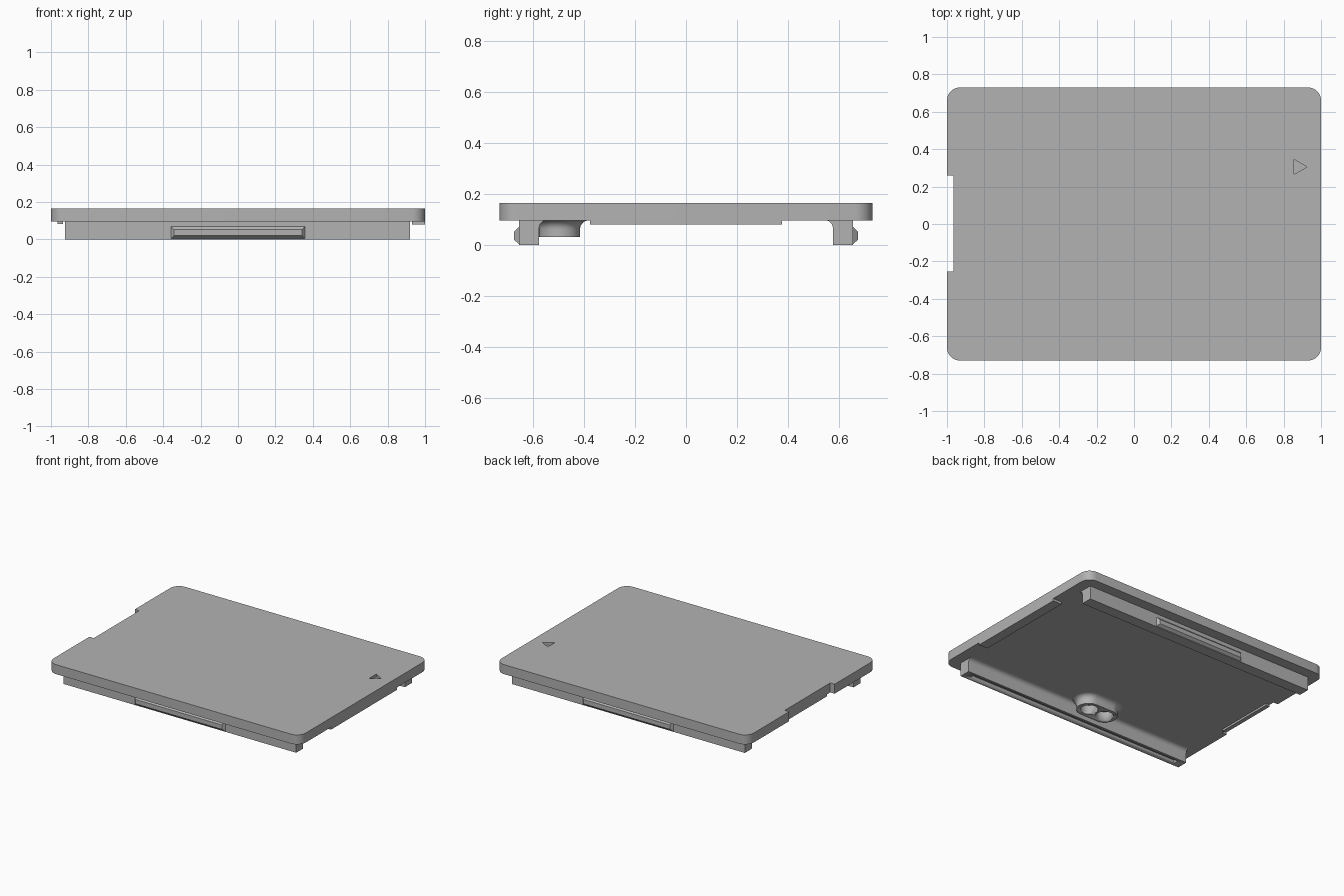
import bpy, bmesh
from math import sin, cos, pi, radians
from mathutils import Vector

cube = bpy.data.objects.get("Cube")
if cube:
    bpy.data.objects.remove(cube)

grey = bpy.data.materials.new("plain grey")
grey.use_nodes = True
colour = (0.45, 0.45, 0.45, 1)
grey.diffuse_color = colour
grey.node_tree.nodes["Principled BSDF"].inputs["Base Color"].default_value = colour


def loft(name, rings, smooth=True):
    """Skin a stack of matching closed rings and cap both ends."""
    bm = bmesh.new()
    loops = [[bm.verts.new(p) for p in ring] for ring in rings]
    n = len(loops[0])
    for a, b in zip(loops, loops[1:]):
        for i in range(n):
            j = (i + 1) % n
            bm.faces.new((a[i], a[j], b[j], b[i]))
    bm.faces.new(loops[0])
    bm.faces.new(loops[-1])
    bmesh.ops.recalc_face_normals(bm, faces=bm.faces)
    mesh = bpy.data.meshes.new(name)
    bm.to_mesh(mesh)
    bm.free()
    mesh.materials.append(grey)
    ob = bpy.data.objects.new(name, mesh)
    bpy.context.collection.objects.link(ob)
    if smooth:
        bpy.ops.object.select_all(action='DESELECT')
        ob.select_set(True)
        bpy.context.view_layer.objects.active = ob
        bpy.ops.object.shade_smooth_by_angle(angle=radians(30))
    return ob


def prism(name, outline, z0, z1):
    return loft(name, [[(x, y, z) for x, y in outline] for z in (z0, z1)])


def box(name, x0, x1, y0, y1, z0, z1):
    return prism(name, [(x0, y0), (x1, y0), (x1, y1), (x0, y1)], z0, z1)


def arc(cx, cy, r, start, end, steps=8):
    angles = [radians(start + (end - start) * i / steps) for i in range(steps + 1)]
    return [(cx + r * cos(a), cy + r * sin(a)) for a in angles]


def cut(target, cutter):
    mod = target.modifiers.new("cut", 'BOOLEAN')
    mod.operation = 'DIFFERENCE'
    mod.solver = 'EXACT'
    mod.object = cutter
    cutter.hide_render = True
    cutter.hide_viewport = True
    cutter.display_type = 'WIRE'


# Cover plate with rounded corners and a notch in one short side
W, D, R, BASE = 1.0, 0.73, 0.07, 0.097
outline = []
for sx, sy, start in ((1, 1, 0), (-1, 1, 90)):
    outline += arc(sx * (W - R), sy * (D - R), R, start, start + 90)
outline += [(-W, 0.26), (-0.965, 0.26), (-0.965, -0.255), (-W, -0.255)]
for sx, sy, start in ((-1, -1, 180), (1, -1, 270)):
    outline += arc(sx * (W - R), sy * (D - R), R, start, start + 90)
plate = prism("cover_plate", outline, BASE, 0.165)
cut(plate, prism("arrow_cutter", [(0.855, 0.265), (0.925, 0.305), (0.855, 0.345)], 0.145, 0.2))

# Side rails with a filleted inner root, each with a bevelled latch
X0, X1 = -0.925, 0.92
for name, s in (("front", -1), ("back", 1)):
    fillet = arc(0.545, BASE - 0.03, 0.03, 90, 0)
    profile = [(0.655, 0), (0.655, 0.11), (0.545, 0.11)] + fillet + [(0.575, 0)]
    rail = loft(name + "_rail", [[(x, s * y, z) for y, z in profile] for x in (X0, X1)])
    if s < 0:
        cut(rail, box("groove_cutter", -0.87, 0.86, -0.635, -0.595, -0.05, 0.025))
    rings = []
    for y, hw, z0, z1 in ((0.645, 0.358, 0.005, 0.07), (0.655, 0.358, 0.005, 0.07),
                          (0.673, 0.343, 0.02, 0.052)):
        rings.append([(-hw, s * y, z0), (hw, s * y, z0), (hw, s * y, z1), (-hw, s * y, z1)])
    loft(name + "_latch", rings, smooth=False)

# Thin locating pads along the short sides
box("left_pad", 0.93, W, -0.375, 0.375, 0.08, BASE + 0.004)
box("right_pad", -0.965, -0.935, -0.22, 0.22, 0.083, BASE + 0.004)


# Oval boss under the plate, flared at its root, with two blind holes
def oval(r, z, cx=-0.1, cy=-0.495, half=0.07):
    pts = arc(cx + half, cy, r, -90, 90, 16) + arc(cx - half, cy, r, 90, 270, 16)
    return [(x, y, z) for x, y in pts]


flare = [oval(0.08 + 0.035 * (1 - cos(a)), BASE - 0.035 + 0.035 * sin(a))
         for a in [i * pi / 16 for i in range(9)]]
boss = loft("oval_boss", [oval(0.08, 0.032)] + flare + [oval(0.115, BASE + 0.006)])
for x in (-0.165, -0.035):
    cut(boss, prism("hole_cutter", arc(x, -0.495, 0.058, 0, 345, 23), -0.02, 0.095))
